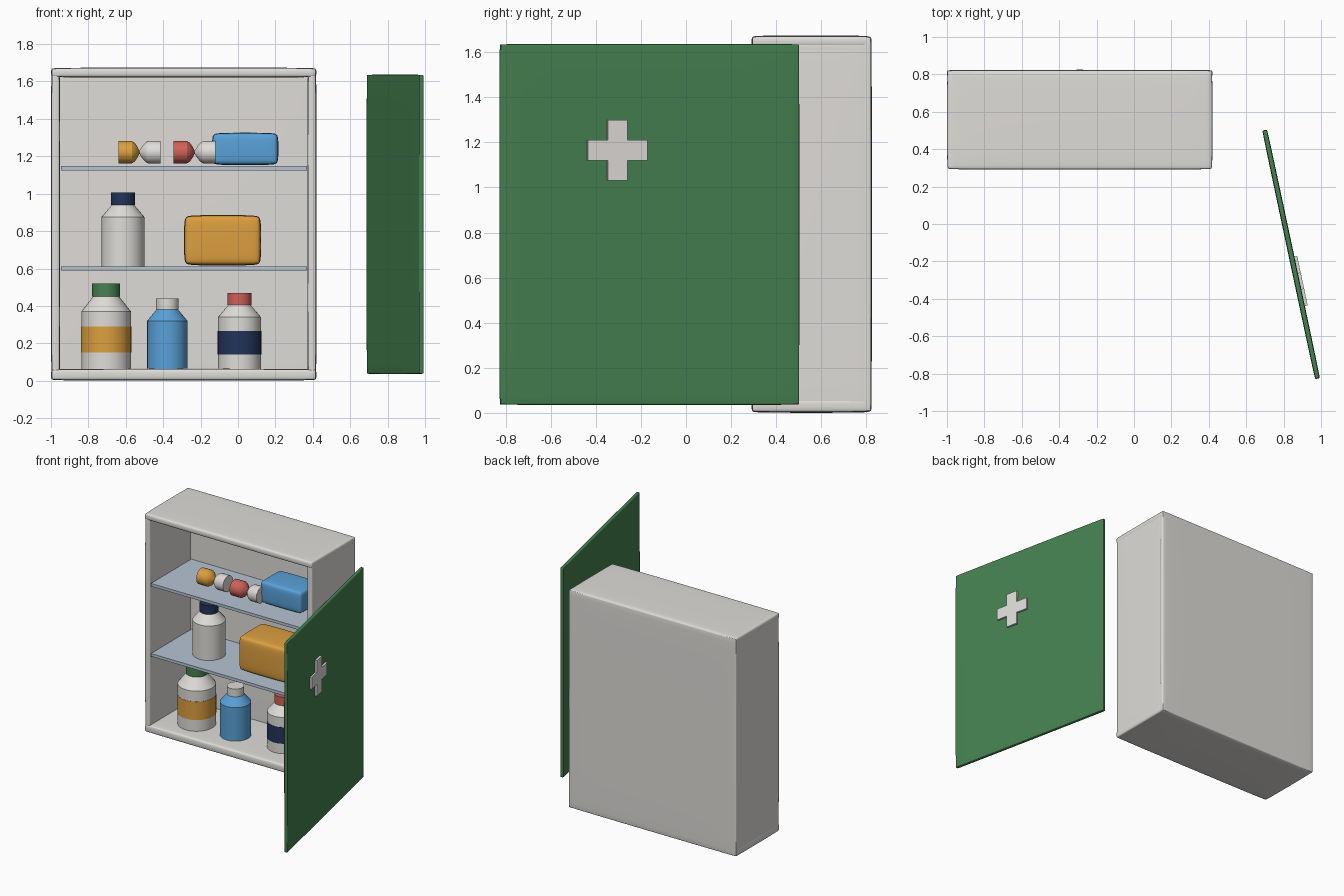
import bpy, bmesh, math
from mathutils import Matrix, Vector

default = bpy.data.objects.get("Cube")
if default:
    bpy.data.objects.remove(default, do_unlink=True)


def material(name, rgb):
    m = bpy.data.materials.new(name)
    m.use_nodes = True
    color = (*rgb, 1)
    m.diffuse_color = color
    m.node_tree.nodes["Principled BSDF"].inputs["Base Color"].default_value = color
    return m


WHITE = material("warm white", (0.74, 0.72, 0.69))
GREEN = material("green", (0.06, 0.22, 0.08))
ORANGE = material("orange", (0.72, 0.35, 0.05))
BLUE = material("sky blue", (0.10, 0.36, 0.69))
RED = material("coral red", (0.62, 0.12, 0.10))
NAVY = material("navy", (0.016, 0.034, 0.10))
GLASS = material("pale shelf blue", (0.47, 0.55, 0.65))


def finish(name, bm, mats, location=(0, 0, 0)):
    bmesh.ops.recalc_face_normals(bm, faces=bm.faces)
    mesh = bpy.data.meshes.new(name)
    bm.to_mesh(mesh)
    bm.free()
    for m in mats:
        mesh.materials.append(m)
    obj = bpy.data.objects.new(name, mesh)
    obj.location = location
    bpy.context.collection.objects.link(obj)
    return obj


def box(name, low, high, mat, soft=0.0):
    """Box between two corners; soft gives a bevelled, subdivided edge."""
    low, high = Vector(low), Vector(high)
    bm = bmesh.new()
    bmesh.ops.create_cube(bm, size=1, matrix=Matrix.Diagonal((*(high - low), 1)))
    obj = finish(name, bm, [mat], (low + high) / 2)
    if soft:
        bevel = obj.modifiers.new("soft_edges", "BEVEL")
        bevel.width, bevel.segments = soft, 2
        subdiv = obj.modifiers.new("rounding", "SUBSURF")
        subdiv.levels = subdiv.render_levels = 2
        for p in obj.data.polygons:
            p.use_smooth = True
    return obj


def lathe(name, profile, location, sides=32, lying=False):
    """Turn (radius, height, material of the band above) around z, or x if lying."""
    mats = list(dict.fromkeys(m for _, _, m in profile))
    bm = bmesh.new()
    rings = []
    for r, z, _ in profile:
        angles = [math.tau * i / sides for i in range(sides)]
        rings.append([bm.verts.new((r * math.cos(a), r * math.sin(a), z)) for a in angles])
    for lower, upper, (_, _, m) in zip(rings, rings[1:], profile):
        for i in range(sides):
            j = (i + 1) % sides
            face = bm.faces.new((lower[i], lower[j], upper[j], upper[i]))
            face.material_index = mats.index(m)
    bmesh.ops.remove_doubles(bm, verts=bm.verts, dist=0.0001)
    obj = finish(name, bm, mats, location)
    if lying:
        obj.rotation_euler.y = math.pi / 2
    bpy.ops.object.select_all(action="DESELECT")
    obj.select_set(True)
    bpy.context.view_layer.objects.active = obj
    bpy.ops.object.shade_smooth_by_angle(angle=math.radians(30))
    return obj


def bottle(name, x, y, z, radius, body, neck, neck_r, cap_r, top, color, cap, label=None):
    """Shouldered bottle with cap; label is (bottom, top, material)."""
    p = [(0, z, color), (radius, z, color)]
    if label:
        b, t, m = label
        out = radius + 0.002
        p += [(radius, b, m), (out, b, m), (out, t, m), (radius, t, color)]
    p += [(radius, body, color), (neck_r, neck, cap), (cap_r, neck, cap),
          (cap_r, top, cap), (0, top, cap)]
    lathe(name, p, (x, y, 0))


# Cabinet shell
box("cabinet_back", (-1, 0.785, 0.005), (0.42, 0.825, 1.67), WHITE, 0.012)
box("cabinet_top", (-1, 0.29, 1.62), (0.42, 0.82, 1.675), WHITE, 0.018)
box("cabinet_bottom", (-1, 0.29, 0), (0.42, 0.82, 0.065), WHITE, 0.018)
for side, x in (("right", -1), ("left", 0.37)):
    box(f"cabinet_{side}_side", (x, 0.295, 0.015), (x + 0.05, 0.81, 1.66), WHITE, 0.015)

# Shelves
for side, z in (("lower", 0.59), ("upper", 1.125)):
    box(f"{side}_shelf", (-0.945, 0.30, z), (0.37, 0.79, z + 0.022), GLASS)

# Open door, turned about the vertical axis
swing = math.radians(12)
door = box("door", (0.825, -0.842, 0.035), (0.855, 0.517, 1.637), GREEN, 0.009)
door.rotation_euler.z = swing

# Raised cross on the door's outer face: one extruded outline
bm = bmesh.new()
arm, reach = 0.045, 0.135
quarter = [(reach, -arm), (reach, arm), (arm, arm)]
outline = []
for k in range(4):
    turn = Matrix.Rotation(k * math.pi / 2, 2)
    outline += [turn @ Vector(q) for q in quarter]
face = bm.faces.new([bm.verts.new((0.01, u, v)) for u, v in outline])
extruded = bmesh.ops.extrude_face_region(bm, geom=[face], use_keep_orig=True)
bmesh.ops.translate(bm, vec=(0.02, 0, 0),
                    verts=[g for g in extruded["geom"] if isinstance(g, bmesh.types.BMVert)])
cross = finish("door_cross", bm, [WHITE])
cross.rotation_euler.z = swing
cross.location = Matrix.Rotation(swing, 3, "Z") @ Vector((0, -0.15, 0)) + Vector((0.84, -0.1625, 1.165))

# Bottles
bottle("large_bottle", -0.705, 0.51, 0.06, 0.133, 0.37, 0.45, 0.07, 0.075, 0.52,
       WHITE, GREEN, (0.15, 0.29, ORANGE))
bottle("blue_bottle", -0.378, 0.51, 0.06, 0.108, 0.32, 0.38, 0.058, 0.06, 0.44, BLUE, WHITE)
bottle("labelled_bottle", 0.008, 0.54, 0.06, 0.115, 0.34, 0.405, 0.06, 0.063, 0.47,
       WHITE, RED, (0.14, 0.265, NAVY))
bottle("plain_bottle", -0.615, 0.53, 0.612, 0.115, 0.875, 0.94, 0.06, 0.065, 1.007, WHITE, NAVY)

# Soft packs
box("orange_pack", (-0.29, 0.40, 0.615), (0.125, 0.70, 0.887), ORANGE, 0.035)
box("blue_pack", (-0.14, 0.45, 1.152), (0.217, 0.70, 1.327), BLUE, 0.03)

# Two-coloured capsules pinched in the middle
for name, x, y, color in (("orange", -0.64, 0.47, ORANGE), ("red", -0.345, 0.45, RED)):
    r = 0.06
    lathe(f"{name}_capsule",
          [(0, 0, color), (r, 0, color), (r, 0.072, color), (0.05, 0.088, color),
           (0.03, 0.102, color), (0.008, 0.113, WHITE), (0.035, 0.13, WHITE),
           (0.053, 0.147, WHITE), (r, 0.16, WHITE), (r, 0.226, WHITE), (0, 0.226, WHITE)],
          (x, y, 1.222), sides=24, lying=True)
